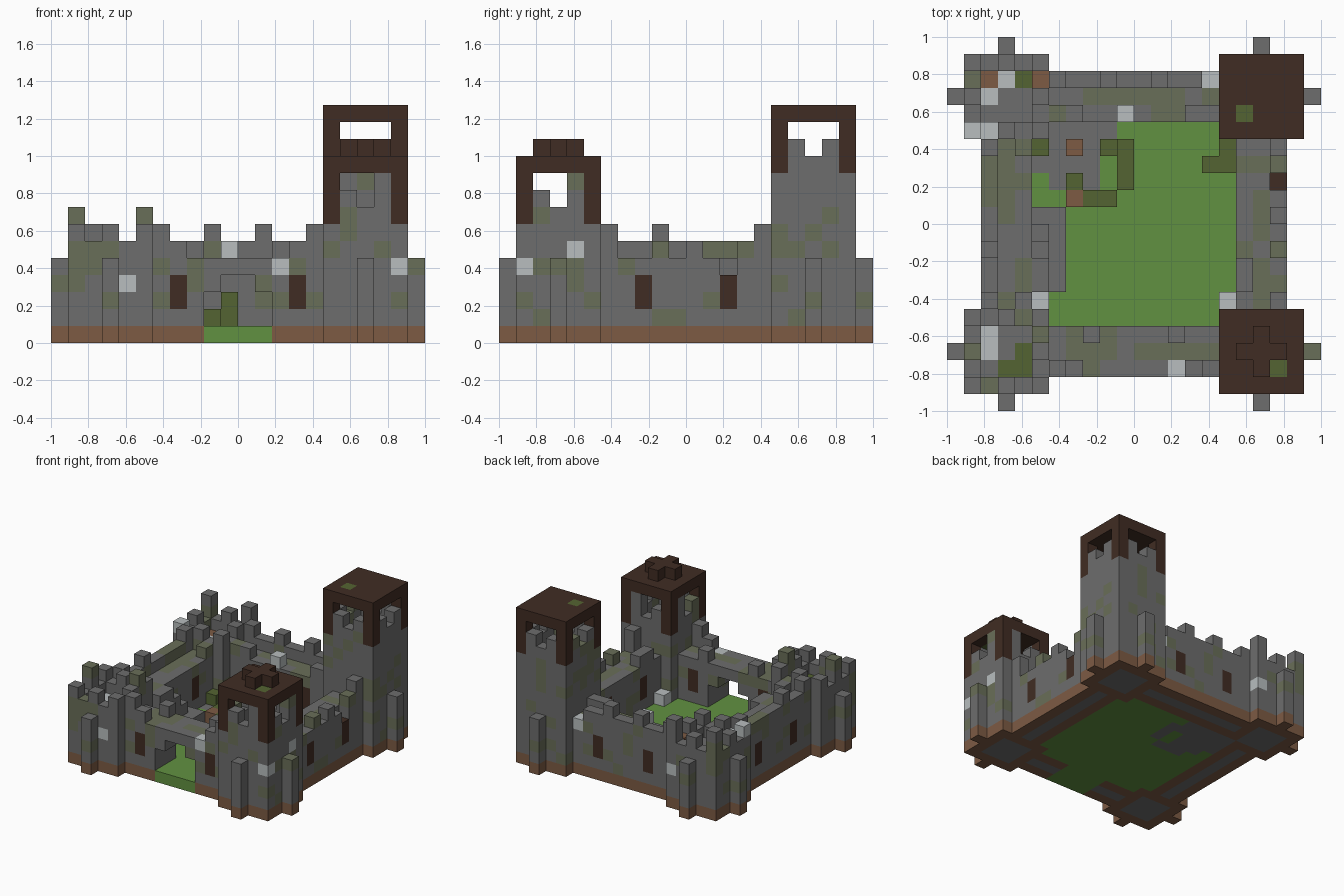
import bpy, bmesh, random
from mathutils import Vector

if "Cube" in bpy.data.objects:
    bpy.data.objects.remove(bpy.data.objects["Cube"], do_unlink=True)

rng = random.Random(7)
N = 22                # blocks along each side
S = 2 / N             # block size


def linear(c):
    c /= 255
    return c / 12.92 if c < 0.04045 else ((c + 0.055) / 1.055) ** 2.4


PALETTE = {
    "stone": (109, 109, 109), "mossy_stone": (105, 110, 88),
    "pale_stone": (184, 190, 191), "grass": (97, 145, 65),
    "dark_moss": (84, 100, 50), "dirt": (125, 91, 68), "dark_wood": (64, 44, 35),
}
NAMES = list(PALETTE)
materials = []
for name, rgb in PALETTE.items():
    color = [linear(c) for c in rgb] + [1]
    m = bpy.data.materials.new(name)
    m.use_nodes = True
    m.diffuse_color = color
    bsdf = m.node_tree.nodes["Principled BSDF"]
    bsdf.inputs["Base Color"].default_value = color
    bsdf.inputs["Roughness"].default_value = 1
    materials.append(m)

grid = {}             # block -> (part, material)


def fill(part, xs, ys, zs, mat):
    """Fill an inclusive box of blocks; 'masonry' is stone with patches of moss."""
    for i in range(xs[0], xs[1] + 1):
        for j in range(ys[0], ys[1] + 1):
            for k in range(zs[0], zs[1] + 1):
                m = mat
                if mat == "masonry":
                    m = "mossy_stone" if rng.random() < 0.2 else "stone"
                grid[i, j, k] = (part, m)


def column(part, i, j, height, base="dirt", mat="masonry"):
    fill(part, (i, i), (j, j), (0, 0), base)
    fill(part, (i, i), (j, j), (1, height - 1), mat)


def paint(i, j, k, mat):
    if (i, j, k) in grid:
        grid[i, j, k] = (grid[i, j, k][0], mat)


def top(i, j):
    return max(k for a, b, k in grid if (a, b) == (i, j))


# Courtyard
fill("courtyard", (5, 16), (5, 16), (0, 0), "grass")

# Four curtain walls: outer parapet, walkway, inner edge
SIDES = {
    "front_wall": lambda t, d: (t, d),
    "back_wall": lambda t, d: (t, N - 1 - d),
    "right_wall": lambda t, d: (d, t),
    "left_wall": lambda t, d: (N - 1 - d, t),
}
for part, place in SIDES.items():
    broken = part in ("front_wall", "left_wall")
    for t in range(6, 16):
        outer = 7 if t in (6, 9, 12, 15) else 6
        if broken:
            outer = 7 if t in (6, 15) else rng.choice((5, 5, 6))
        if part == "right_wall" and t == 12:
            outer = 6
        column(part, *place(t, 2), outer)
        column(part, *place(t, 3), 5, "stone")
        column(part, *place(t, 4), rng.choice((5, 5, 6)))
        if rng.random() < 0.75:
            paint(*place(t, 3), 4, "mossy_stone")
    # Shuttered window slits
    for t in ((7, 14) if part == "front_wall" else (8, 13)):
        for d in (2, 4):
            for k in (2, 3):
                paint(*place(t, d), k, "dark_wood")
grid.pop((19, 13, 4), None)      # collapsed parapet block
grid.pop((19, 13, 5), None)
grid.pop((15, 19, 6), None)
grid.pop((15, 19, 5), None)

# Arched gateway with a grass path
for i in range(9, 13):
    for j in range(2, 5):
        grid[i, j, 0] = ("courtyard", "grass")
        for k in (1, 2, 3):
            if k < 3 or i in (10, 11):
                grid.pop((i, j, k), None)


def tower(part, ci, cj, floor, ring):
    """Square tower about its middle block, with a ring height rule and side piers."""
    for di in range(-2, 3):
        for dj in range(-2, 3):
            edge = max(abs(di), abs(dj)) == 2
            h = ring(di, dj) if edge else floor
            column(part, ci + di, cj + dj, h, "dirt" if edge else "stone")
    px = 0 if ci < N / 2 else N - 1
    py = 0 if cj < N / 2 else N - 1
    column(part, px, cj, 5)
    column(part, ci, py, 5)


def ruined_ring(tall):
    return lambda a, b: 8 if (a, b) in tall else (7 if (a + b) % 2 == 0 else 6)


def short_ring(a, b):
    if abs(a) == abs(b):
        return 7
    t = b if abs(a) == 2 else a
    return {-1: 9, 0: 8, 1: 10}[t]


def tall_ring(a, b):
    if abs(a) == abs(b):
        return 10
    return 11 if a == 0 or b == 0 else 12


tower("front_right_tower", 3, 3, 5, ruined_ring({(-2, 0), (2, 1)}))
tower("back_right_tower", 3, 18, 5, ruined_ring({(-2, 2), (2, 2)}))
tower("front_left_tower", 18, 3, 6, short_ring)
tower("back_left_tower", 18, 18, 9, tall_ring)


# Timber roofs on corner posts
def roof(part, ci, cj, foot, eave):
    for di in (-2, 2):
        for dj in (-2, 2):
            fill(part, (ci + di,) * 2, (cj + dj,) * 2, (foot, eave - 1), "dark_wood")
    fill(part, (ci - 2, ci + 2), (cj - 2, cj + 2), (eave, eave), "dark_wood")


roof("front_left_roof", 18, 3, 7, 10)
roof("back_left_roof", 18, 18, 10, 13)
fill("roof_cross", (17, 19), (3, 3), (11, 11), "dark_wood")
fill("roof_cross", (18, 18), (2, 4), (11, 11), "dark_wood")

# Ruined hut: stone floor with mossy wall stubs
fill("ruined_hut", (5, 9), (14, 16), (0, 0), "stone")
fill("ruined_hut", (6, 8), (13, 13), (0, 0), "stone")
for i, j, h, mat in ((5, 15, 2, "dark_moss"), (7, 15, 2, "dirt"), (9, 15, 2, "dark_moss"),
                     (10, 15, 3, "dark_moss"), (10, 14, 3, "dark_moss"),
                     (10, 13, 3, "dark_moss"), (7, 13, 2, "dark_moss"),
                     (7, 12, 2, "dirt"), (8, 12, 2, "dark_moss"), (9, 12, 2, "dark_moss")):
    column("ruined_hut", i, j, h, "stone", mat)
grid.pop((9, 14, 0), None)
fill("ruined_hut", (9, 9), (14, 14), (0, 0), "grass")

# Steps up to the walkway, and loose rubble
for n, j in enumerate(range(11, 6, -1)):
    column("wall_steps", 5, j, 2 + min(n, 3), "grass", "stone")
    column("wall_steps", 6, j, 2, "grass", "stone")
for i, j, mat in ((5, 6, "pale_stone"), (16, 6, "pale_stone"), (15, 14, "dark_moss"),
                  (16, 14, "dark_moss"), (16, 15, "dark_moss")):
    column("rubble", i, j, 2, "grass", mat)

# Odd-coloured blocks on the tops of towers and walls
TOPS = {
    "pale_stone": ((2, 3), (2, 4), (2, 18), (3, 19), (1, 16), (2, 16), (10, 17), (15, 19)),
    "dark_moss": ((3, 2), (4, 2), (4, 3), (4, 19), (17, 17), (19, 2)),
    "dirt": ((2, 19), (5, 19), (18, 3)),
}
for mat, spots in TOPS.items():
    for i, j in spots:
        if mat == "dirt" and i == 18:
            paint(i, j, 5, mat)
        else:
            paint(i, j, top(i, j), mat)
# Pale blocks set in the outer faces
for spot in ((4, 1, 3), (13, 2, 4), (20, 1, 4), (20, 4, 5), (5, 20, 3)):
    paint(*spot, "pale_stone")

# Turn each part's exposed block faces into a mesh
FACES = []
for axis in range(3):
    for sign in (-1, 1):
        n = Vector([sign if a == axis else 0 for a in range(3)])
        u = Vector([1 if a == (axis + 1) % 3 else 0 for a in range(3)])
        FACES.append((n, u, n.cross(u)))

for part in sorted({p for p, m in grid.values()}):
    bm = bmesh.new()
    verts = {}
    for cell, (owner, mat) in grid.items():
        if owner != part:
            continue
        mid = Vector(cell) + Vector((0.5, 0.5, 0.5))
        for n, u, v in FACES:
            if tuple(int(c) for c in Vector(cell) + n) in grid:
                continue
            corners = []
            for a, b in ((-1, -1), (1, -1), (1, 1), (-1, 1)):
                p = mid + (n + u * a + v * b) / 2
                key = tuple(round(c) for c in p)
                if key not in verts:
                    verts[key] = bm.verts.new((key[0] * S - 1, key[1] * S - 1, key[2] * S))
                corners.append(verts[key])
            face = bm.faces.new(corners)
            face.material_index = NAMES.index(mat)
    mesh = bpy.data.meshes.new(part)
    bm.to_mesh(mesh)
    bm.free()
    for m in materials:
        mesh.materials.append(m)
    bpy.context.scene.collection.objects.link(bpy.data.objects.new(part, mesh))
